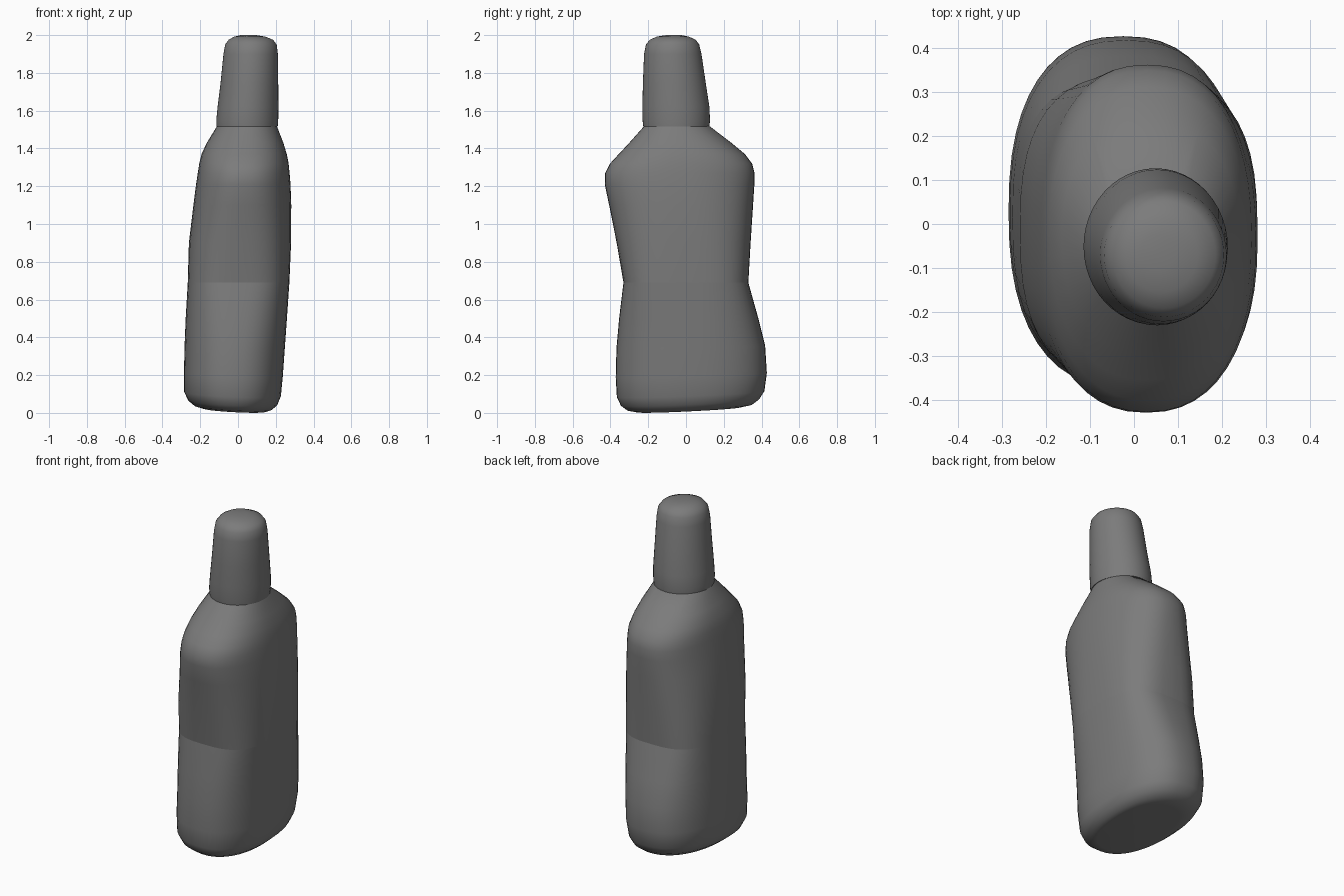
import bpy, bmesh, math

SIDES = 48

grey = bpy.data.materials.new("dark_grey")
grey.diffuse_color = (0.2, 0.2, 0.2, 1)


def power(v, n):
    return math.copysign(abs(v) ** (2 / n), v)


def loft(name, rows, tilt=(0, 0), fade=0.5, dent=0.0, sharp_row=None):
    """Skin rows of (z, x min, x max, y min, y max, squareness) with superellipse rings."""
    bm = bmesh.new()
    rings = []
    for z, x0, x1, y0, y1, n in rows:
        k = max(0, 1 - z / fade)
        cx, cy = (x0 + x1) / 2, (y0 + y1) / 2
        ring = []
        for i in range(SIDES):
            a = 2 * math.pi * i / SIDES
            dx = (x1 - x0) / 2 * power(math.cos(a), n)
            dy = (y1 - y0) / 2 * power(math.sin(a), n)
            dz = k * (tilt[0] * dx + tilt[1] * dy)
            ring.append(bm.verts.new((cx + dx, cy + dy, z + dz)))
        rings.append(ring)
    for a, b in zip(rings, rings[1:]):
        for i in range(SIDES):
            j = (i + 1) % SIDES
            bm.faces.new((a[i], a[j], b[j], b[i]))
    # closed ends, with an optional dent underneath
    for ring, row, d in ((rings[0], rows[0], dent), (rings[-1], rows[-1], 0)):
        c = bm.verts.new(((row[1] + row[2]) / 2, (row[3] + row[4]) / 2, row[0] + d))
        for i in range(SIDES):
            bm.faces.new((ring[i], ring[(i + 1) % SIDES], c))
    bmesh.ops.recalc_face_normals(bm, faces=bm.faces)
    mesh = bpy.data.meshes.new(name)
    bm.to_mesh(mesh)
    bm.free()
    mesh.materials.append(grey)
    obj = bpy.data.objects.new(name, mesh)
    bpy.context.collection.objects.link(obj)
    bpy.ops.object.select_all(action='DESELECT')
    obj.select_set(True)
    bpy.context.view_layer.objects.active = obj
    bpy.ops.object.shade_smooth_by_angle(angle=math.radians(40))
    # crisp waist line
    if sharp_row is not None:
        lo, hi = sharp_row * SIDES, (sharp_row + 1) * SIDES
        for e in mesh.edges:
            if all(lo <= v < hi for v in e.vertices):
                e.use_edge_sharp = True
    return obj


# Leaning flask body with a pinched, squarer waist and sloping shoulders
body = [
    (0.017, -0.19, 0.15, -0.26, 0.29, 2.2),
    (0.028, -0.23, 0.18, -0.31, 0.35, 2.2),
    (0.055, -0.264, 0.209, -0.345, 0.387, 2.3),
    (0.10, -0.285, 0.227, -0.366, 0.415, 2.35),
    (0.20, -0.286, 0.237, -0.372, 0.428, 2.4),
    (0.35, -0.283, 0.248, -0.368, 0.419, 2.4),
    (0.50, -0.277, 0.259, -0.354, 0.383, 2.6),
    (0.69, -0.266, 0.272, -0.331, 0.330, 3.0),
    (0.90, -0.260, 0.281, -0.367, 0.342, 2.65),
    (1.10, -0.236, 0.282, -0.407, 0.355, 2.4),
    (1.21, -0.222, 0.278, -0.430, 0.362, 2.3),
    (1.27, -0.213, 0.273, -0.428, 0.363, 2.3),
    (1.32, -0.205, 0.268, -0.402, 0.350, 2.3),
    (1.37, -0.193, 0.258, -0.356, 0.312, 2.25),
    (1.43, -0.165, 0.240, -0.300, 0.240, 2.2),
    (1.52, -0.110, 0.205, -0.220, 0.122, 2.0),
]
loft("bottle_body", body, tilt=(-0.055, 0.05), dent=0.03, sharp_row=7)

# Tapered cap with a rounded top
cap = [
    (1.515, -0.113, 0.210, -0.226, 0.124),
    (1.55, -0.115, 0.213, -0.230, 0.127),
    (1.62, -0.108, 0.214, -0.231, 0.124),
    (1.75, -0.092, 0.213, -0.228, 0.104),
    (1.90, -0.077, 0.211, -0.222, 0.082),
    (1.95, -0.068, 0.205, -0.212, 0.070),
    (1.975, -0.050, 0.186, -0.192, 0.052),
    (1.992, -0.020, 0.145, -0.155, 0.015),
    (2.0, 0.015, 0.095, -0.105, -0.025),
]
loft("cap", [row + (2.0,) for row in cap])
